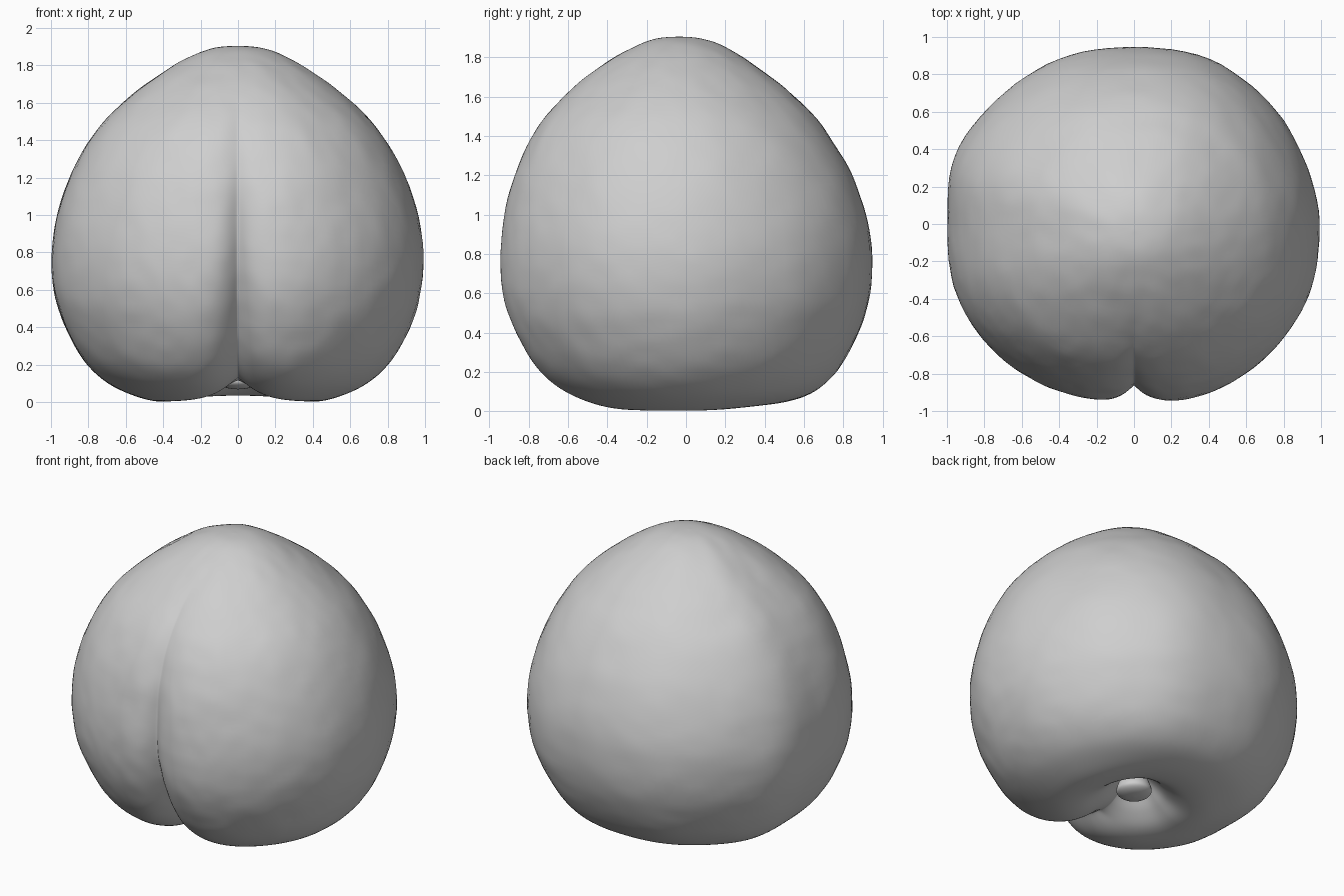
import bpy, bmesh, math
from mathutils import Vector, noise

cube = bpy.data.objects.get("Cube")
if cube:
    bpy.data.objects.remove(cube, do_unlink=True)

GREY = (0.62, 0.62, 0.62, 1)
grey = bpy.data.materials.new("plain grey")
grey.use_nodes = True
grey.diffuse_color = GREY
grey.node_tree.nodes["Principled BSDF"].inputs["Base Color"].default_value = GREY

# Fruit profile from crown to stem hollow: radius, height, crease depth, crease width
PROFILE = [
    (0.00, 1.905, 0, .05), (0.12, 1.895, 0, .05), (0.25, 1.85, 0, .05),
    (0.42, 1.75, 0, .05), (0.595, 1.615, .006, .05), (0.755, 1.45, .02, .06),
    (0.885, 1.23, .045, .07), (0.962, 1.00, .075, .08), (0.992, 0.78, .10, .08),
    (0.972, 0.56, .125, .09), (0.905, 0.37, .145, .10), (0.81, 0.21, .155, .11),
    (0.69, 0.10, .15, .12), (0.55, 0.033, .135, .12), (0.42, 0.003, .13, .12),
    (0.30, 0.02, .11, .11), (0.20, 0.085, .05, .10), (0.12, 0.17, .01, .08),
    (0.05, 0.23, 0, .05), (0.00, 0.24, 0, .05)]

# Plan fullness every 22.5 degrees, from the front round by the left side
PLAN = [1.0, 1.027, 1.029, 1.02, 1.0, .99, 1.003, 1.022,
        1.005, 1.02, 1.02, 1.038, 1.005, 1.035, 1.037, 1.018]


def spline(p, q, r, w, t):
    """Catmull-Rom value between q and r."""
    return 0.5 * (2 * q + (r - p) * t + (2 * p - 5 * q + 4 * r - w) * t * t
                  + (3 * q - p - 3 * r + w) * t ** 3)


def smooth_curve(points, steps):
    out = []
    last = len(points) - 1
    for i in range(last):
        near = [points[min(max(i + k, 0), last)] for k in (-1, 0, 1, 2)]
        for s in range(steps):
            out.append([spline(*vals, s / steps) for vals in zip(*near)])
    out.append(list(points[-1]))
    return out


def plan_fullness(ang):
    pos = (ang / (2 * math.pi) % 1) * len(PLAN)
    i = int(pos)
    return spline(*(PLAN[(i + k) % len(PLAN)] for k in (-1, 0, 1, 2)), pos - i)


def smoothstep(lo, hi, v):
    t = min(max((v - lo) / (hi - lo), 0), 1)
    return t * t * (3 - 2 * t)


def lathe(name, curve, place, segments):
    """Sweep a curve round z; place(index, angle) gives each vertex."""
    bm = bmesh.new()
    rings = [[bm.verts.new(place(i, 2 * math.pi * j / segments)) for j in range(segments)]
             for i in range(len(curve))]
    for a, b in zip(rings, rings[1:]):
        for j in range(segments):
            k = (j + 1) % segments
            bm.faces.new((a[j], b[j], b[k], a[k]))
    bmesh.ops.remove_doubles(bm, verts=bm.verts, dist=1e-5)
    bmesh.ops.recalc_face_normals(bm, faces=bm.faces)
    for f in bm.faces:
        f.smooth = True
    mesh = bpy.data.meshes.new(name)
    bm.to_mesh(mesh)
    bm.free()
    mesh.materials.append(grey)
    obj = bpy.data.objects.new(name, mesh)
    bpy.context.collection.objects.link(obj)


curve = smooth_curve(PROFILE, 6)


def fruit_point(i, t):
    r, z, depth, width = curve[i]
    ang = t - 0.75 * math.sin(t)          # more columns near the front crease
    sx, front = math.sin(ang), math.cos(ang)
    # Outward normal of the profile
    p, n = curve[max(i - 1, 0)], curve[min(i + 1, len(curve) - 1)]
    normal = Vector((p[1] - n[1], n[0] - p[0])).normalized()
    # Sharp crease at the front, shallow dip in the rear rim
    sink = 0.0
    if r > 1e-6:
        sink = max(depth, 0) * math.exp(-(abs(r * sx) / width) ** 1.2) * max(front, 0)
        if z < 0.3:
            sink += 0.032 * max(-front, 0) ** 2 * math.exp(-((r - 0.4) / 0.2) ** 2)
    # Squarish plan, shallower front to back, with the crown leaning forward
    r2 = r * plan_fullness(ang) - normal.x * sink
    z2 = z - normal.y * sink
    x = r2 * sx
    y = -r2 * front * (0.965 if front > 0 else 0.95)
    y -= 0.035 * smoothstep(0.8, 1.7, z)
    # Gentle uneven skin
    v = Vector((x, y, z2))
    fade = smoothstep(0.0, 0.3, z) * smoothstep(0, 0.3, r)
    lump = 0.004 * noise.noise(v * 4.0) + 0.003 * noise.noise(v * 10.0)
    return v + Vector((sx * normal.x, -front * normal.x, normal.y)) * lump * fade


lathe("fruit_body", curve, fruit_point, 160)

# Rounded stem stub inside the hollow
stem_curve = smooth_curve([(0.07, 0.28), (0.085, 0.19), (0.107, 0.125), (0.10, 0.095),
                           (0.06, 0.075), (0.0, 0.068)], 4)


def stem_point(i, t):
    r, z = stem_curve[i]
    return Vector((r * math.sin(t), -r * math.cos(t), z))


lathe("stem_stub", stem_curve, stem_point, 32)
